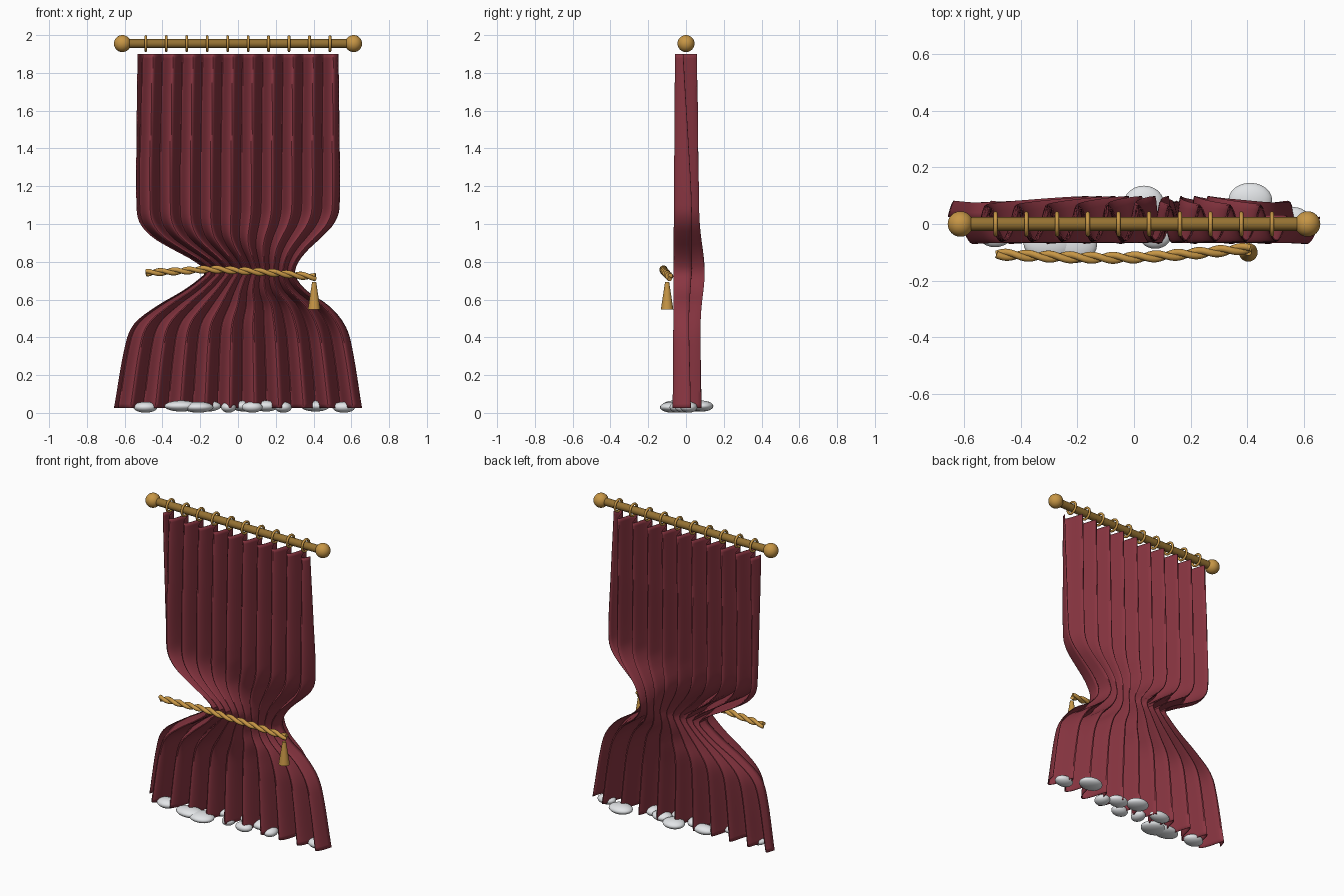
import bpy, bmesh, math

if "Cube" in bpy.data.objects:
    bpy.data.objects.remove(bpy.data.objects["Cube"])


def material(name, rgb):
    m = bpy.data.materials.new(name)
    m.use_nodes = True
    m.diffuse_color = (*rgb, 1)
    node = next(n for n in m.node_tree.nodes if n.type == 'BSDF_PRINCIPLED')
    node.inputs["Base Color"].default_value = (*rgb, 1)
    return m


RED = material("wine red cloth", (0.25, 0.036, 0.053))
GOLD = material("gold", (0.57, 0.305, 0.06))
BRONZE = material("dark gold", (0.3, 0.165, 0.032))
WHITE = material("soft white", (0.8, 0.82, 0.84))


def finish(name, mat):
    ob = bpy.context.object
    ob.name = name
    ob.data.materials.append(mat)
    bpy.ops.object.shade_smooth_by_angle(angle=math.radians(40))
    return ob


def select(ob):
    bpy.ops.object.select_all(action='DESELECT')
    ob.select_set(True)
    bpy.context.view_layer.objects.active = ob


def spline(keys, t):
    """Smooth value tuple at t from rows of (t, values...) in rising order."""
    i = max(0, min(len(keys) - 2, sum(k[0] <= t for k in keys) - 1))
    a, b = keys[i], keys[i + 1]
    p, n = keys[max(i - 1, 0)], keys[min(i + 2, len(keys) - 1)]
    h = b[0] - a[0]
    s = (t - a[0]) / h
    out = []
    for c in range(1, len(a)):
        m0 = (b[c] - p[c]) / (b[0] - p[0]) * h
        m1 = (n[c] - a[c]) / (n[0] - a[0]) * h
        out.append((2*s**3 - 3*s*s + 1) * a[c] + (s**3 - 2*s*s + s) * m0
                   + (3*s*s - 2*s**3) * b[c] + (s**3 - s*s) * m1)
    return out


def pleat(angle):
    """Fold section from -1 to 1, round at the front and crisp at the back."""
    ridge = math.asin(.8 * math.sin(angle)) / math.asin(.8)
    return ridge - .15 * (1 + math.cos(2 * angle))


# Curtain: height, left edge, right edge of the gathered outline
OUTLINE = [(.025, -.655, .655), (.38, -.59, .595), (.48, -.54, .555),
           (.57, -.42, .475), (.64, -.3, .37), (.7, -.215, .315),
           (.75, -.17, .3), (.81, -.24, .325), (.87, -.35, .375),
           (.93, -.45, .44), (1, -.515, .505), (1.08, -.535, .535),
           (1.5, -.535, .535), (1.9, -.53, .53)]
# Height and sideways drift of the folds
DRIFT = [(.025, .56), (.7, .45), (1.05, .71), (1.4, .52), (1.9, .05)]
FOLDS, COLS, ROWS = 10, 200, 80
BOTTOM, TOP = .025, 1.9
verts, faces = [], []
for r in range(ROWS + 1):
    z = BOTTOM + (TOP - BOTTOM) * r / ROWS
    left, right = spline(OUTLINE, z)
    drift = spline(DRIFT, z)[0]
    pinch = math.exp(-((z - .75) / .17) ** 2)
    low = 1 - z / TOP
    depth = .057 + .018 * low + .014 * pinch
    middle = .006 * low + .013 * pinch
    for c in range(COLS + 1):
        t = c / COLS
        y = middle + depth * pleat(math.tau * FOLDS * t + drift)
        verts.append((left + (right - left) * t, y, z))
for r in range(ROWS):
    for c in range(COLS):
        a = r * (COLS + 1) + c
        faces.append((a, a + 1, a + COLS + 2, a + COLS + 1))
mesh = bpy.data.meshes.new("curtain")
mesh.from_pydata(verts, [], faces)
curtain = bpy.data.objects.new("curtain", mesh)
bpy.context.collection.objects.link(curtain)
select(curtain)
finish("curtain", RED)
thick = curtain.modifiers.new("cloth thickness", 'SOLIDIFY')
thick.thickness = .004
thick.offset = 0

# Rod with round ends and hanging rings
ROD_Z = 1.955
bpy.ops.mesh.primitive_cylinder_add(vertices=24, radius=.024, depth=1.23,
                                    location=(0, 0, ROD_Z),
                                    rotation=(0, math.pi / 2, 0))
finish("rod", BRONZE)
for side, label in ((-1, "right"), (1, "left")):
    bpy.ops.mesh.primitive_uv_sphere_add(segments=24, ring_count=16, radius=.045,
                                         location=(side * .612, 0, ROD_Z))
    finish("rod_end_" + label, GOLD)
for i in range(10):
    bpy.ops.mesh.primitive_torus_add(major_segments=28, minor_segments=10,
                                     major_radius=.037, minor_radius=.0075,
                                     location=(-.488 + i * .1083, 0, ROD_Z),
                                     rotation=(0, math.pi / 2, 0))
    finish("ring", GOLD)

# Tie rope: two strands twisted about a gently bent path
ROPE = [(-.485, -.107, .742), (-.3, -.115, .751), (-.15, -.119, .76),
        (0, -.118, .753), (.2, -.105, .74), (.41, -.085, .718)]
for strand in range(2):
    curve = bpy.data.curves.new("rope_strand", 'CURVE')
    curve.dimensions = '3D'
    curve.bevel_depth = .0125
    curve.bevel_resolution = 3
    curve.use_fill_caps = True
    steps = 110
    line = curve.splines.new('POLY')
    line.points.add(steps)
    for i, point in enumerate(line.points):
        x = -.485 + .895 * i / steps
        y, z = spline(ROPE, x)
        turn = math.tau * x / .15 + strand * math.pi
        point.co = (x, y + .009 * math.cos(turn), z + .009 * math.sin(turn), 1)
    rope = bpy.data.objects.new("rope_strand", curve)
    bpy.context.collection.objects.link(rope)
    select(rope)
    bpy.ops.object.convert(target='MESH')
    rope = bpy.context.object
    bm = bmesh.new()
    bm.from_mesh(rope.data)
    bmesh.ops.remove_doubles(bm, verts=bm.verts, dist=1e-5)
    bmesh.ops.recalc_face_normals(bm, faces=bm.faces)
    bm.to_mesh(rope.data)
    bm.free()
    finish("rope_strand", GOLD)

# Tassel below the rope end
bpy.ops.mesh.primitive_cone_add(vertices=20, radius1=.033, radius2=.011, depth=.145,
                                location=(.403, -.1, .62))
finish("tassel", GOLD)

# Soft flattened puffs along the hem: x, y, half width, half depth
PUFFS = [(-.49, -.03, .064, .052), (-.3, -.068, .09, .06),
         (-.21, -.072, .08, .066), (-.16, .045, .07, .045),
         (-.05, -.02, .04, .05), (.035, .075, .07, .06),
         (.075, -.045, .055, .042), (.15, .03, .065, .05),
         (.24, -.01, .045, .05), (.41, .085, .077, .06),
         (.56, .015, .06, .045)]
for i, (x, y, wide, deep) in enumerate(PUFFS):
    bpy.ops.mesh.primitive_uv_sphere_add(segments=24, ring_count=12, radius=1,
                                         location=(x, y, .03 + .006 * (i % 2)))
    bpy.context.object.scale = (wide, deep, .029)
    finish("hem_puff", WHITE)
